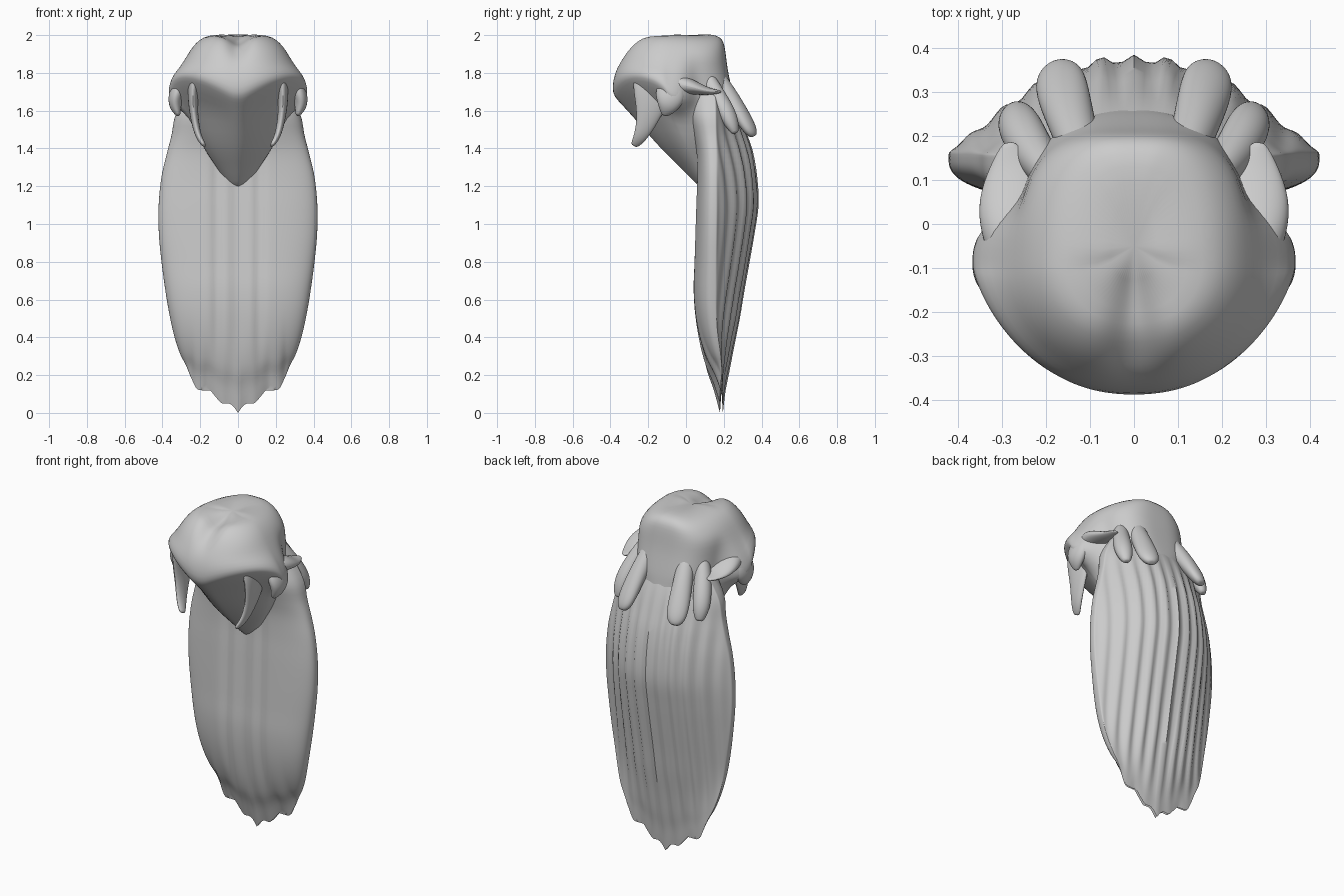
import bpy, math
from mathutils import Vector

grey = bpy.data.materials.new("soft grey")
grey.diffuse_color = (0.6, 0.6, 0.6, 1)


def interp(table, z):
    """Smooth lookup through the rows; each row is (key, values...)."""
    if z <= table[0][0]:
        return table[0][1:]
    if z >= table[-1][0]:
        return table[-1][1:]
    i = next(k for k in range(len(table) - 1) if z <= table[k + 1][0])
    a, b = table[i], table[i + 1]
    p, q = table[max(i - 1, 0)], table[min(i + 2, len(table) - 1)]
    h = b[0] - a[0]
    t = (z - a[0]) / h
    out = []
    for k in range(1, len(a)):
        m0 = (b[k] - p[k]) / (b[0] - p[0]) * h
        m1 = (q[k] - a[k]) / (q[0] - a[0]) * h
        out.append((2*t**3 - 3*t*t + 1) * a[k] + (t**3 - 2*t*t + t) * m0
                   + (3*t*t - 2*t**3) * b[k] + (t**3 - t*t) * m1)
    return out


def ramp(v, lo, hi):
    t = max(0, min(1, (v - lo) / (hi - lo)))
    return t * t * (3 - 2 * t)


def spow(v, e):
    return math.copysign(abs(v) ** e, v)


def skin(name, rings, subsurf=0):
    """Loft closed rings of points and cap both ends."""
    n = len(rings[0])
    verts = [p for r in rings for p in r]
    faces = []
    for i in range(len(rings) - 1):
        for j in range(n):
            k = (j + 1) % n
            faces.append((i * n + j, i * n + k, (i + 1) * n + k, (i + 1) * n + j))
    for ring, start, flip in ((rings[0], 0, True), (rings[-1], (len(rings) - 1) * n, False)):
        c = len(verts)
        verts.append(sum((Vector(p) for p in ring), Vector()) / n)
        for j in range(n):
            a, b = start + j, start + (j + 1) % n
            faces.append((b, a, c) if flip else (a, b, c))
    mesh = bpy.data.meshes.new(name)
    mesh.from_pydata(verts, [], faces)
    mesh.materials.append(grey)
    ob = bpy.data.objects.new(name, mesh)
    bpy.context.collection.objects.link(ob)
    if subsurf:
        m = ob.modifiers.new("smooth", 'SUBSURF')
        m.levels = m.render_levels = subsurf
    bpy.ops.object.select_all(action='DESELECT')
    ob.select_set(True)
    bpy.context.view_layer.objects.active = ob
    bpy.ops.object.shade_smooth_by_angle(angle=math.radians(60))


# Long hair curtain: z, half width, front y, back y
CURTAIN = [
    (0.00, 0.25, 0.180, 0.195), (0.12, 0.275, 0.145, 0.21), (0.22, 0.305, 0.105, 0.23),
    (0.35, 0.335, 0.07, 0.255), (0.50, 0.362, 0.045, 0.285), (0.65, 0.385, 0.035, 0.31),
    (0.80, 0.405, 0.04, 0.337), (0.95, 0.419, 0.045, 0.363), (1.10, 0.42, 0.05, 0.384),
    (1.25, 0.405, 0.055, 0.377), (1.38, 0.375, 0.05, 0.355), (1.47, 0.352, 0.03, 0.325),
    (1.58, 0.33, 0.0, 0.28), (1.70, 0.26, 0.0, 0.22)]
# Jagged hem: distance from centre, height of the hem
HEM = [(0, 0.0), (0.025, 0.035), (0.05, 0.05), (0.085, 0.05), (0.11, 0.075), (0.16, 0.13),
       (0.19, 0.12), (0.22, 0.13), (0.25, 0.19)]
N = 160
rings = []
for i in range(57):
    z = 1.7 * i / 56
    w, yf, yb = interp(CURTAIN, z)
    mid = 0.19 - 0.04 * ramp(z, 0.05, 0.6)
    fold = ramp(z, 0.0, 0.5) * (1 - ramp(z, 1.35, 1.7))
    ring = []
    for j in range(N):
        a = 2 * math.pi * j / N
        c, s = math.cos(a), math.sin(a)
        x = w * spow(c, 0.85)
        if s < 0:       # broad front locks with shallow grooves
            y = mid + (mid - yf) * spow(s, 0.75)
            y += fold * (0.018 * math.exp(-(x / 0.05) ** 2)
                         + 0.014 * math.exp(-((abs(x) - 0.11) / 0.03) ** 2))
        else:           # folds down the back, falling away to thick side locks
            y = mid + (yb - mid) * (0.8 * s ** 3 + 0.2 * s ** 0.5)
            y -= fold * 0.010 * s * (1 - math.cos(2 * math.pi * x / 0.075))
        hem = interp(HEM, abs(x))[0]
        ring.append((x, y, z + hem * max(0, 1 - z / 0.7) ** 2))
    rings.append(ring)
skin("hair_curtain", rings)

# Crown with overhanging fringe: z, half width, front y, back y, side lift
CROWN = [
    (1.18, 0.05, 0.08, 0.25, 0), (1.27, 0.09, 0.0, 0.28, 0), (1.38, 0.17, -0.12, 0.29, 0),
    (1.48, 0.225, -0.21, 0.285, 0.15), (1.56, 0.255, -0.285, 0.27, 0.35),
    (1.61, 0.32, -0.33, 0.26, 0.5), (1.645, 0.365, -0.367, 0.255, 0.55),
    (1.68, 0.372, -0.390, 0.25, 0.5), (1.75, 0.35, -0.388, 0.235, 0.35),
    (1.82, 0.308, -0.367, 0.22, 0.18), (1.89, 0.27, -0.335, 0.212, 0.06),
    (1.94, 0.24, -0.305, 0.205, 0.0), (1.975, 0.205, -0.27, 0.195, 0.0),
    (2.0, 0.16, -0.23, 0.165, 0), (2.006, 0.08, -0.17, 0.10, 0)]
rings = []
N = 64
for z, w, yf, yb, lift in CROWN:
    mid = -0.09 + max(0, 1.62 - z) * 0.5
    top = ramp(z, 1.82, 1.97)
    brow = ramp(z, 1.56, 1.64) * (1 - ramp(z, 1.75, 1.92))
    upper = ramp(z, 1.55, 1.7)
    ring = []
    for j in range(N):
        a = 2 * math.pi * (j + 0.5) / N
        c, s = math.cos(a), math.sin(a)
        if s < 0:       # brow tapering towards the front
            x = w * spow(c, 0.9)
            y = mid + (mid - yf) * spow(s, 0.95 + 0.45 * brow)
        else:           # squarer back of the head
            x = w * spow(c, 0.9 - 0.25 * upper)
            y = mid + (yb - mid) * spow(s, 0.9 - 0.15 * upper)
        if z < 1.6 and s < 0:       # keeled underside
            y += 0.3 * abs(x) * -s
        if 1.58 < z < 1.9 and s > 0:    # hollow behind the cheeks
            x *= 1 - max(0, w - 0.265) / w * ramp(s, 0.05, 0.4)
        zz = z + lift * abs(x) * max(0, -s) ** 0.7
        if s < 0:                   # parting between the two front lobes
            zz -= 0.055 * top * math.exp(-(x / 0.06) ** 2)
        else:
            zz -= 0.16 * top * max(0, abs(x) - 0.05) * s
        ring.append((x, y, zz))
    rings.append(ring)
skin("crown", rings, 1)


def lock(name, pts, wide_dir):
    """Flattened tapered lock; each point is (x, y, z, half width, half thickness)."""
    wide_dir = Vector(wide_dir)
    for side, sx in (("right", 1), ("left", -1)):
        out = []
        for i, p in enumerate(pts):
            tan = Vector(pts[min(i + 1, len(pts) - 1)][:3]) - Vector(pts[max(i - 1, 0)][:3])
            u = (wide_dir - wide_dir.project(tan)).normalized()
            v = tan.cross(u).normalized()
            ring = []
            for j in range(10):
                a = 2 * math.pi * j / 10 * sx
                q = Vector(p[:3]) + u * math.cos(a) * p[3] + v * math.sin(a) * p[4]
                ring.append((q.x * sx, q.y, q.z))
            out.append(ring)
        skin(f"{name}_{side}", out, 2)


# Thin locks framing the face
lock("face_lock", [(0.215, -0.20, 1.84, 0.07, 0.03), (0.235, -0.19, 1.76, 0.10, 0.035),
                   (0.24, -0.18, 1.65, 0.095, 0.028), (0.23, -0.205, 1.55, 0.06, 0.022),
                   (0.21, -0.24, 1.46, 0.038, 0.018), (0.178, -0.275, 1.415, 0.024, 0.012)], (0, 1, 0))
# Pointed cheek tufts under the brow
lock("cheek_tuft", [(0.30, -0.08, 1.76, 0.07, 0.04), (0.33, -0.08, 1.68, 0.09, 0.045),
                    (0.335, -0.095, 1.62, 0.06, 0.035), (0.315, -0.115, 1.575, 0.02, 0.012)], (0, 1, 0))
# Broad side flicks sweeping backward
lock("side_flick", [(0.29, -0.11, 1.74, 0.03, 0.04), (0.275, -0.03, 1.74, 0.08, 0.055),
                    (0.27, 0.05, 1.72, 0.09, 0.038), (0.275, 0.12, 1.70, 0.065, 0.02),
                    (0.285, 0.185, 1.70, 0.018, 0.008)], (1, 0, 0))
# Shoulder locks behind the ears
lock("shoulder_lock", [(0.17, 0.09, 1.80, 0.04, 0.05), (0.22, 0.15, 1.70, 0.05, 0.05),
                       (0.252, 0.205, 1.61, 0.055, 0.05), (0.268, 0.24, 1.54, 0.05, 0.042),
                       (0.272, 0.262, 1.48, 0.025, 0.02)], (1, -0.6, 0))
# Rounded locks at the back of the head
lock("back_lock", [(0.09, 0.08, 1.88, 0.045, 0.05), (0.12, 0.165, 1.77, 0.05, 0.05),
                   (0.145, 0.24, 1.66, 0.058, 0.05), (0.165, 0.31, 1.55, 0.066, 0.042),
                   (0.172, 0.345, 1.49, 0.055, 0.034), (0.175, 0.36, 1.465, 0.025, 0.018)], (1, -0.4, 0))
